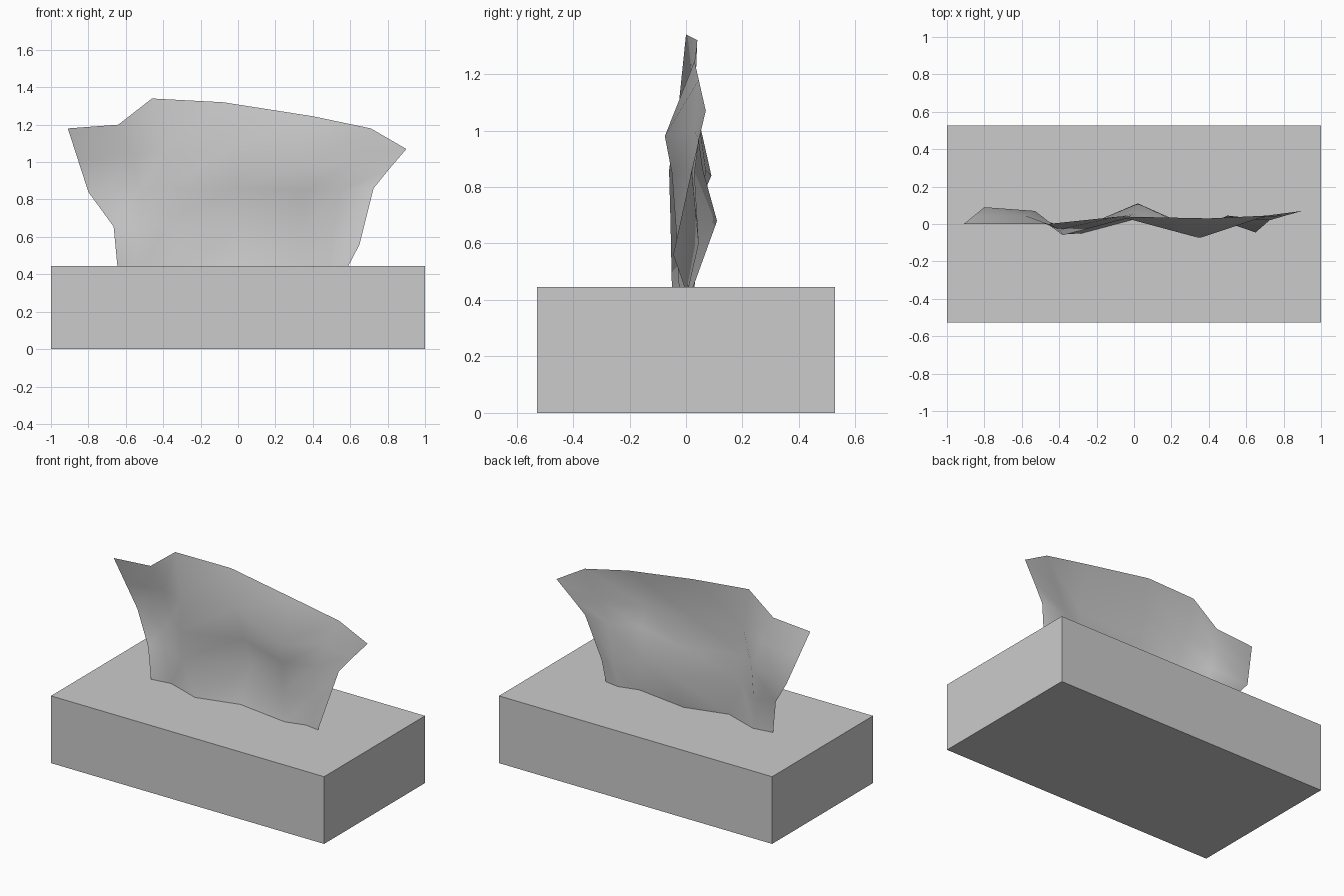
import bpy, bmesh

# Box
bpy.ops.mesh.primitive_cube_add(size=1, location=(0, 0, 0.2225))
box = bpy.context.object
box.name = "box"
box.scale = (2.0, 1.055, 0.445)

# Tissue sheet: rows of (x, y, z) from the slot to the free edge
rows = [
    [(-.645, .01, .445), (-.51, .03, .445), (-.28, -.05, .445), (0, .025, .445),
     (.36, -.025, .445), (.49, .01, .445), (.59, -.005, .445)],
    [(-.665, .01, .655), (-.53, .05, .65), (-.37, -.055, .68), (.02, .11, .68),
     (.35, -.035, .65), (.5, .045, .6), (.65, -.045, .56)],
    [(-.8, .09, .84), (-.53, .07, .86), (-.38, -.06, .86), (0, .06, .86),
     (.36, -.05, .85), (.55, .03, .85), (.725, .02, .86)],
    [(-.855, .045, 1.01), (-.58, .045, 1.04), (-.4, -.03, 1.05), (-.04, .03, 1.07),
     (.35, -.075, .98), (.62, .03, 1.0), (.81, .045, .965)],
    [(-.91, 0, 1.18), (-.64, 0, 1.2), (-.46, 0, 1.34), (-.08, .04, 1.32),
     (.4, .03, 1.245), (.71, .045, 1.18), (.9, .07, 1.07)],
]
bm = bmesh.new()
grid = [[bm.verts.new(p) for p in row] for row in rows]
for low, high in zip(grid, grid[1:]):
    for i in range(len(low) - 1):
        face = bm.faces.new((low[i], low[i + 1], high[i + 1], high[i]))
        face.smooth = True
mesh = bpy.data.meshes.new("tissue")
bm.to_mesh(mesh)
bm.free()
tissue = bpy.data.objects.new("tissue", mesh)
bpy.context.collection.objects.link(tissue)
